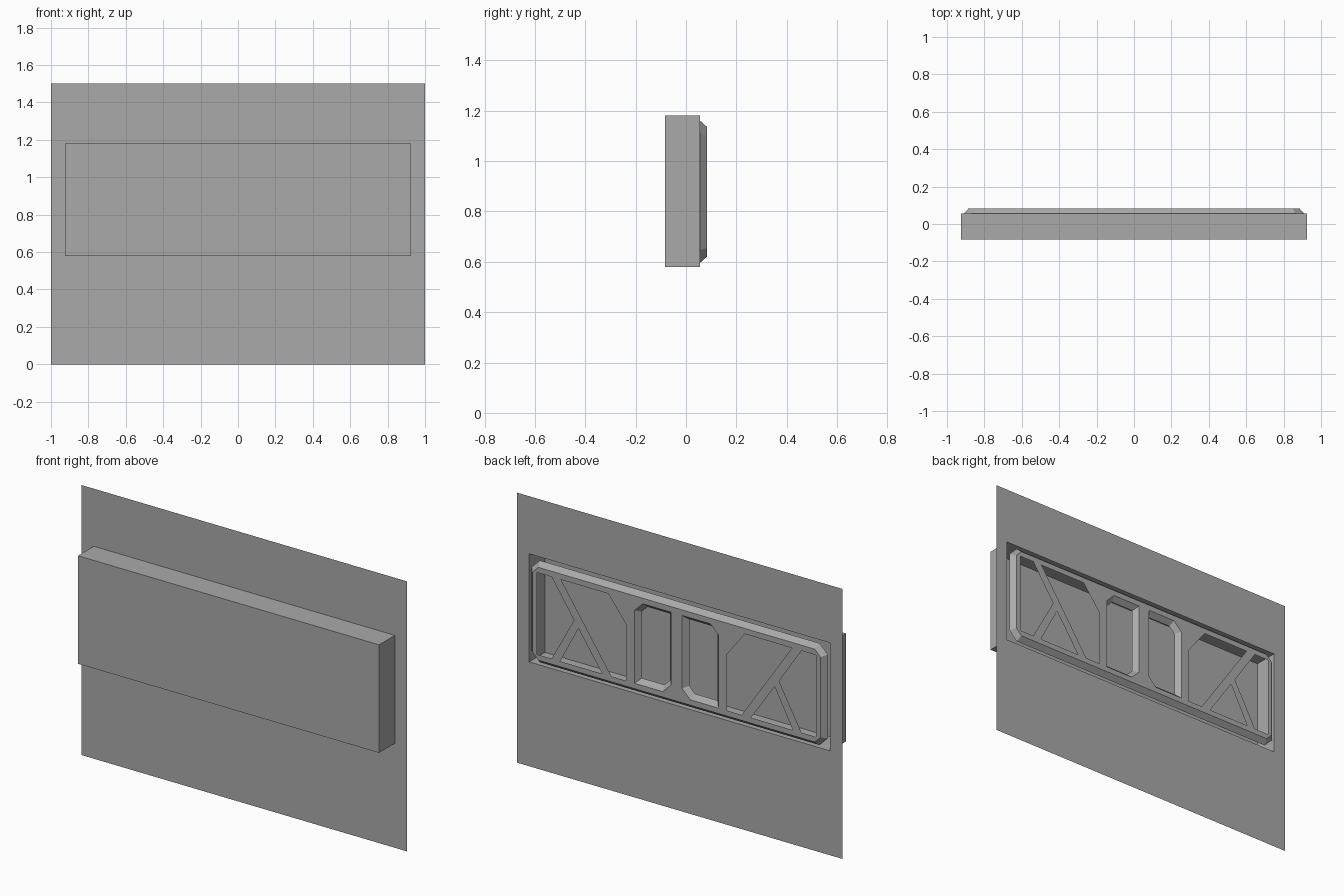
import bpy
import bmesh
from mathutils import Vector

cube = bpy.data.objects.get("Cube")
if cube:
    bpy.data.objects.remove(cube, do_unlink=True)

# Depths: front of the recess, wall sheet, raised face of the lattice
FRONT, WALL, RAISED = -0.083, 0.055, 0.083
BEVEL = 0.025

grey = bpy.data.materials.new("plain_grey")
grey.use_nodes = True
colour = (0.4, 0.4, 0.4, 1)
grey.diffuse_color = colour
grey.node_tree.nodes["Principled BSDF"].inputs["Base Color"].default_value = colour


def cut_rect(x0, x1, z0, z1, leg=0, corners=""):
    """Rectangle outline; the corners named by letter are cut off."""
    # a: low x low z, b: high x low z, c: high x high z, d: low x high z
    points = []
    for name, x, z, sx, sz in (("a", x0, z0, 1, 1), ("b", x1, z0, -1, 1),
                               ("c", x1, z1, -1, -1), ("d", x0, z1, 1, -1)):
        if name in corners:
            pair = [(x, z + sz * leg), (x + sx * leg, z)]
            points += pair if name in "ac" else pair[::-1]
        else:
            points.append((x, z))
    return points


def mirror(points):
    return [(-x, z) for x, z in points]


def add_loop(bm, points, y):
    """Closed wire outline at depth y."""
    verts = [bm.verts.new((x, y, z)) for x, z in points]
    edges = [bm.edges.new((v, verts[i - 1])) for i, v in enumerate(verts)]
    return verts, edges


def fill(bm, edges):
    """Fill an outline, leaving inner outlines open, facing the back."""
    result = bmesh.ops.triangle_fill(bm, edges=edges, use_beauty=True,
                                     normal=Vector((0, 1, 0)))
    for face in result["geom"]:
        if isinstance(face, bmesh.types.BMFace):
            face.normal_update()
            if face.normal.y < 0:
                face.normal_flip()


def skirt(bm, near, far, facing):
    """Band of quads between two outlines; facing 1 is outward, -1 inward."""
    centre = sum((v.co for v in near), Vector()) / len(near)
    for i in range(len(near)):
        face = bm.faces.new((near[i - 1], near[i], far[i], far[i - 1]))
        face.normal_update()
        if face.normal.dot(face.calc_center_median() - centre) * facing < 0:
            face.normal_flip()


def finish(bm, name):
    mesh = bpy.data.meshes.new(name)
    bm.to_mesh(mesh)
    bm.free()
    mesh.materials.append(grey)
    obj = bpy.data.objects.new(name, mesh)
    bpy.context.collection.objects.link(obj)


# Wall sheet with the rectangular opening
opening = cut_rect(-0.925, 0.925, 0.58, 1.18)
bm = bmesh.new()
edges = add_loop(bm, cut_rect(-1, 1, 0, 1.5), WALL)[1]
edges += add_loop(bm, opening, WALL)[1]
fill(bm, edges)
finish(bm, "wall_sheet")

# Recess box, open to the back
bm = bmesh.new()
rim = add_loop(bm, opening, WALL)[0]
base = add_loop(bm, opening, FRONT)[0]
skirt(bm, rim, base, 1)
plate = bm.faces.new(base)
plate.normal_update()
if plate.normal.y > 0:
    plate.normal_flip()
finish(bm, "recess_box")

# Lattice panel: flat openings on one half, mirrored to the other
TOP, LOW = 1.105, 0.65
inner_bay = [(0.71, TOP), (0.42, TOP), (0.31, 0.963), (0.31, LOW), (0.4, LOW)]
brace_triangle = [(0.458, LOW), (0.715, LOW), (0.603, 0.862)]
outer_bay = [(0.768, TOP), (0.858, TOP), (0.858, LOW), (0.768, LOW), (0.63, 0.9)]

bm = bmesh.new()
edges = []
for shape in (inner_bay, brace_triangle, outer_bay):
    for outline in (shape, mirror(shape)):
        edges += add_loop(bm, outline, RAISED)[1]

# Outer border and the two middle slots have sloping sides
LEG = 0.05
SMALL_LEG = LEG - BEVEL * 0.586
border = cut_rect(-0.885, 0.885, 0.62, 1.136, SMALL_LEG, "abcd")
border_base = cut_rect(-0.91, 0.91, 0.62 - BEVEL, 1.136 + BEVEL, LEG, "abcd")
slot = cut_rect(0.034, 0.258, LOW, TOP, LEG, "ac")
slot_base = cut_rect(0.034 + BEVEL, 0.258 - BEVEL, LOW + BEVEL, TOP - BEVEL,
                     SMALL_LEG, "ac")
for near, far, facing in ((border, border_base, 1), (slot, slot_base, -1),
                          (mirror(slot), mirror(slot_base), -1)):
    near_verts, near_edges = add_loop(bm, near, RAISED)
    far_verts = add_loop(bm, far, WALL)[0]
    edges += near_edges
    skirt(bm, near_verts, far_verts, facing)
fill(bm, edges)
finish(bm, "lattice_panel")
